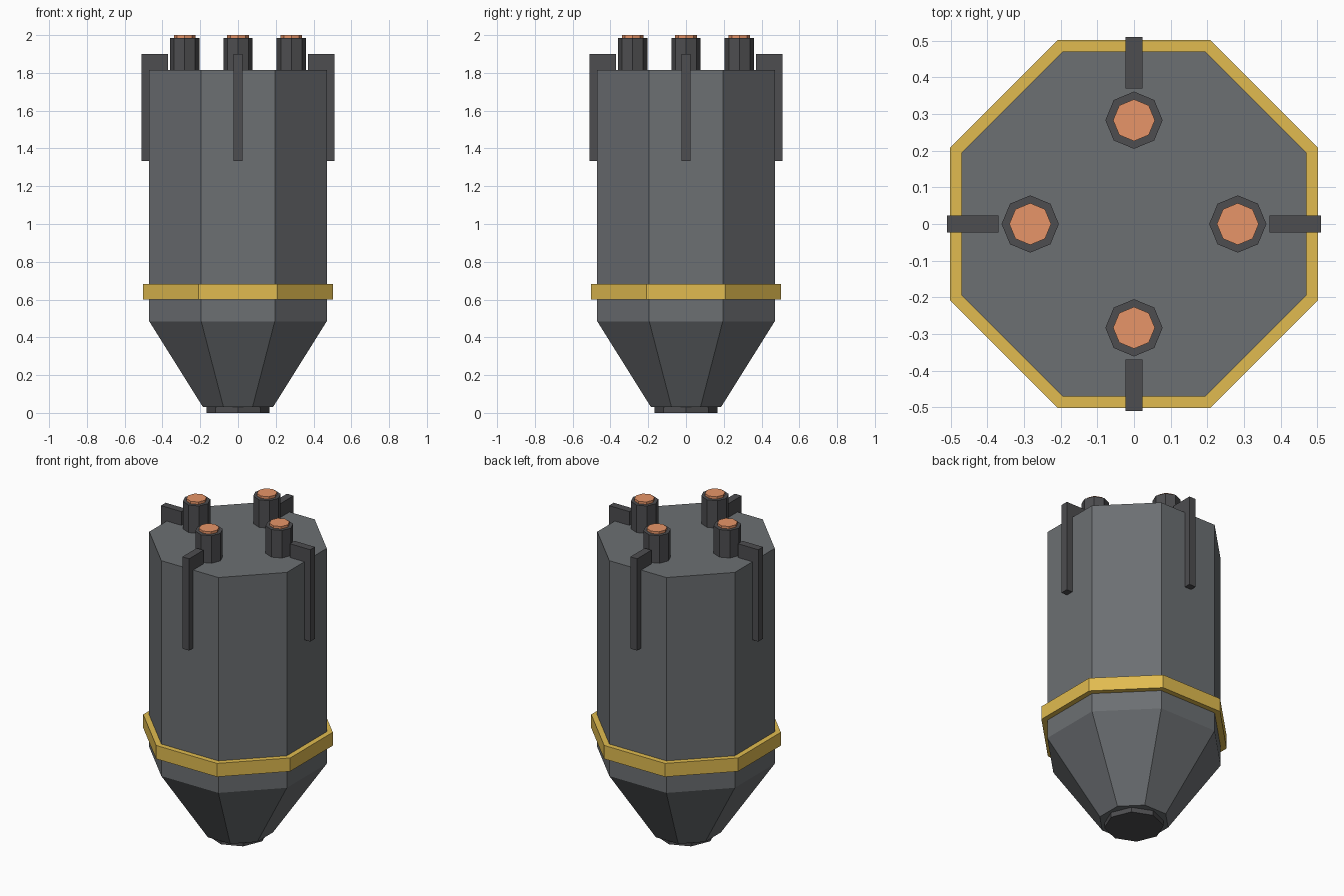
import bpy, bmesh
from math import pi, cos, sin, radians

if "Cube" in bpy.data.objects:
    bpy.data.objects.remove(bpy.data.objects["Cube"])

FLAT = 1 / cos(pi / 8)  # turns an across-flats half width into a corner radius


def material(name, rgb):
    m = bpy.data.materials.new(name)
    m.diffuse_color = (*rgb, 1)
    m.use_nodes = True
    m.node_tree.nodes["Principled BSDF"].inputs["Base Color"].default_value = m.diffuse_color
    return m


grey = material("body_grey", (0.15, 0.16, 0.17))
dark = material("dark_grey", (0.075, 0.075, 0.08))
gold = material("gold", (0.75, 0.50, 0.08))
copper = material("copper", (0.80, 0.30, 0.14))


def finish(bm, name, mat, loc=(0, 0, 0), rot=0):
    bmesh.ops.recalc_face_normals(bm, faces=bm.faces)
    mesh = bpy.data.meshes.new(name)
    bm.to_mesh(mesh)
    bm.free()
    mesh.materials.append(mat)
    ob = bpy.data.objects.new(name, mesh)
    ob.location = loc
    ob.rotation_euler.z = rot
    bpy.context.collection.objects.link(ob)
    return ob


def octagon(name, profile, mat, start=0.0, loc=(0, 0, 0), closed=False):
    """Eight-sided lathe of (radius, z) points; capped, or a hollow ring if closed."""
    bm = bmesh.new()
    rings = [[bm.verts.new((r * cos(start + i * pi / 4), r * sin(start + i * pi / 4), z))
              for i in range(8)] for r, z in profile]
    pairs = list(zip(rings, rings[1:]))
    if closed:
        pairs.append((rings[-1], rings[0]))
    else:
        bm.faces.new(rings[0])
        bm.faces.new(rings[-1])
    for a, b in pairs:
        for i in range(8):
            j = (i + 1) % 8
            bm.faces.new((a[i], a[j], b[j], b[i]))
    return finish(bm, name, mat, loc)


# Main canister with tapered lower end
octagon("canister_body", [(0.185 * FLAT, 0.03), (0.47 * FLAT, 0.485), (0.47 * FLAT, 1.815)],
        grey, pi / 8)

# Foot plate under the taper
octagon("foot_plate", [(0.167, 0), (0.167, 0.035)], dark)

# Gold band around the body
octagon("gold_band", [(0.46 * FLAT, 0.60), (0.502 * FLAT, 0.60),
                      (0.502 * FLAT, 0.683), (0.46 * FLAT, 0.683)],
        gold, pi / 8, closed=True)

# Four terminals with copper tips, and four clamp fins over the top rim
for k in range(4):
    a = k * pi / 2
    spot = (0.283 * cos(a), 0.283 * sin(a), 0)
    octagon(f"terminal_{k + 1}", [(0.078, 1.80), (0.078, 1.985)], dark, loc=spot)
    octagon(f"copper_tip_{k + 1}", [(0.057, 1.97), (0.057, 2.0)], copper, loc=spot)

    bm = bmesh.new()
    bmesh.ops.create_cube(bm, size=1)
    bmesh.ops.scale(bm, vec=(0.14, 0.046, 0.567), verts=bm.verts)
    bmesh.ops.translate(bm, vec=(0.44, 0, 1.6165), verts=bm.verts)
    finish(bm, f"clamp_fin_{k + 1}", dark, rot=a)
